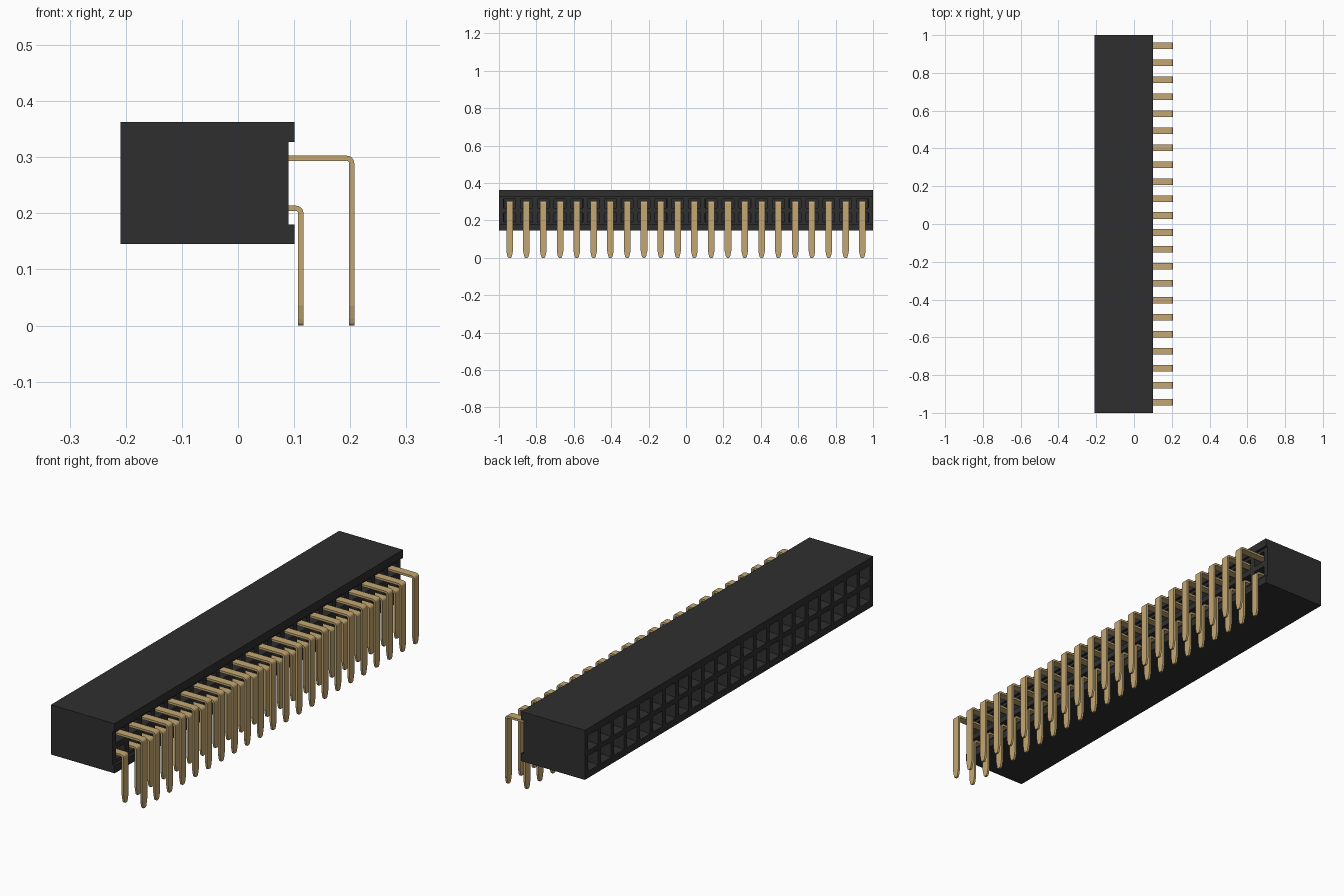
import bpy, bmesh, math

cube = bpy.data.objects.get("Cube")
if cube:
    bpy.data.objects.remove(cube, do_unlink=True)

COUNT, PITCH = 22, 0.0898
Y0 = -PITCH * (COUNT - 1) / 2          # first pin position
ROWS = (0.209, 0.298)                  # heights of the two rows
MID = sum(ROWS) / 2


def material(name, color):
    m = bpy.data.materials.new(name)
    m.use_nodes = True
    m.diffuse_color = (*color, 1)
    bsdf = next(n for n in m.node_tree.nodes if n.type == 'BSDF_PRINCIPLED')
    bsdf.inputs["Base Color"].default_value = (*color, 1)
    bsdf.inputs["Roughness"].default_value = 0.6
    return m


def make_object(name, bm, mat):
    me = bpy.data.meshes.new(name)
    bm.to_mesh(me)
    bm.free()
    me.materials.append(mat)
    ob = bpy.data.objects.new(name, me)
    bpy.context.scene.collection.objects.link(ob)
    return ob


def loft(rings):
    """Skin closed rings of points and cap both ends."""
    bm = bmesh.new()
    vs = [[bm.verts.new(p) for p in r] for r in rings]
    n = len(vs[0])
    for a, b in zip(vs, vs[1:]):
        for i in range(n):
            j = (i + 1) % n
            bm.faces.new((a[i], a[j], b[j], b[i]))
    bm.faces.new(vs[0])
    bm.faces.new(vs[-1])
    bmesh.ops.recalc_face_normals(bm, faces=bm.faces)
    return bm


black = material("black plastic", (0.028, 0.028, 0.028))
gold = material("gold metal", (0.55, 0.39, 0.17))

# Housing: notched profile lofted along y, with cuts at each socket cell
XF, XN, XB = -0.209, 0.09, 0.101       # socket face, notch floor, rear lips
profile = [(XF, 0.145), (XF, MID - PITCH), (XF, MID), (XF, MID + PITCH), (XF, 0.363),
           (XB, 0.363), (XB, 0.327), (XN, 0.327), (XN, MID), (XN, 0.18),
           (XB, 0.18), (XB, 0.145)]
ys = [-1] + [Y0 + PITCH * (i - 0.5) for i in range(COUNT + 1)] + [1]
bm = loft([[(x, y, z) for x, z in profile] for y in ys])


def cells(x, zmin, zmax):
    """Faces of the grid on one wall, without its outer margins."""
    out = []
    for f in bm.faces:
        c = f.calc_center_median()
        if all(abs(v.co.x - x) < 1e-4 for v in f.verts) \
                and zmin < c.z < zmax and abs(c.y) < -Y0 + 0.01:
            out.append(f)
    return out


# Each pocket is a series of (inset, depth) steps
def pockets(faces, steps):
    for thick, depth in steps:
        bmesh.ops.inset_individual(bm, faces=faces, thickness=thick, depth=-depth,
                                   use_even_offset=True)


sockets = cells(XF, MID - PITCH, MID + PITCH)
rear_holes = cells(XN, 0.18, 0.327)
pockets(sockets, [(0.011, 0), (0.009, 0.018), (0.0005, 0.18)])   # funnel then deep hole
pockets(rear_holes, [(0.013, 0), (0.0005, 0.04)])
make_object("housing", bm, black)


# Pins: flat bent strips with a tapered tip, repeated along y
def pin(name, x, z):
    half_w, half_t, r = 0.0175, 0.0047, 0.0085
    # stations: x, z, direction angle of the strip's outer side, half width
    path = [(0.045, z, 90, half_w)]
    for k in range(5):
        a = 90 - 22.5 * k
        path.append((x - r + r * math.cos(math.radians(a)),
                     z - r + r * math.sin(math.radians(a)), a, half_w))
    path += [(x, 0.036, 0, half_w), (x, 0.012, 0, 0.0125),
             (x, 0.004, 0, 0.010), (x, 0, 0, 0.006)]
    rings = []
    for px, pz, a, w in path:
        dx, dz = half_t * math.cos(math.radians(a)), half_t * math.sin(math.radians(a))
        rings.append([(px + s * dx, Y0 + t * w, pz + s * dz)
                      for s, t in ((1, 1), (1, -1), (-1, -1), (-1, 1))])
    ob = make_object(name, loft(rings), gold)
    arr = ob.modifiers.new("row", 'ARRAY')
    arr.count = COUNT
    arr.use_relative_offset = False
    arr.use_constant_offset = True
    arr.constant_offset_displace = (0, PITCH, 0)


pin("lower_pins", 0.112, ROWS[0])
pin("upper_pins", 0.2025, ROWS[1])
